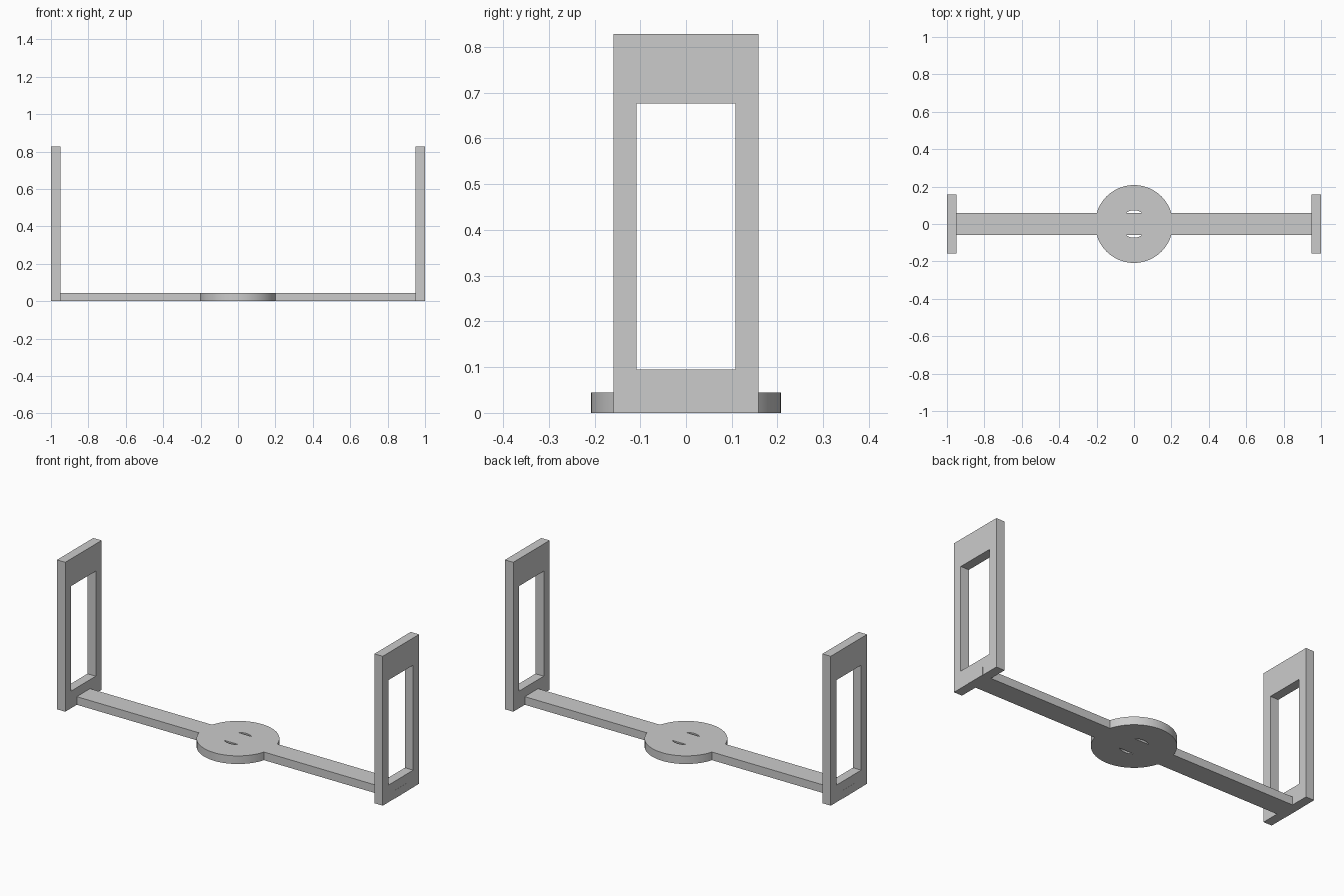
import bpy
import bmesh
from math import cos, sin, tau
from mathutils import Vector

cube = bpy.data.objects.get("Cube")
if cube:
    bpy.data.objects.remove(cube, do_unlink=True)

THICK = 0.045       # thickness of the base
BAR_HALF = 0.058    # half width of the bar

grey = bpy.data.materials.new("light_grey")
grey.use_nodes = True
colour = (0.6, 0.6, 0.6, 1)
grey.diffuse_color = colour
grey.node_tree.nodes["Principled BSDF"].inputs["Base Color"].default_value = colour


def finish(name, bm):
    bmesh.ops.recalc_face_normals(bm, faces=bm.faces)
    mesh = bpy.data.meshes.new(name)
    bm.to_mesh(mesh)
    bm.free()
    mesh.materials.append(grey)
    obj = bpy.data.objects.new(name, mesh)
    bpy.context.collection.objects.link(obj)
    return obj


def plate_with_hole(name, outer, inner, depth):
    """Extrude the band between two matching outlines along a depth vector."""
    bm = bmesh.new()
    loops = [[bm.verts.new(Vector(p) + shift) for p in outline]
             for outline, shift in ((outer, Vector()), (outer, depth),
                                    (inner, depth), (inner, Vector()))]
    n = len(outer)
    for k in range(4):
        a, b = loops[k], loops[(k + 1) % 4]
        for i in range(n):
            j = (i + 1) % n
            bm.faces.new((a[i], a[j], b[j], b[i]))
    return finish(name, bm)


def circle(radius, count=96):
    return [(radius * cos(tau * i / count), radius * sin(tau * i / count), 0)
            for i in range(count)]


def rectangle(x, half_width, bottom, top):
    return [(x, -half_width, bottom), (x, half_width, bottom),
            (x, half_width, top), (x, -half_width, top)]


# Base bar, running the full length and through both end frames
bm = bmesh.new()
bmesh.ops.create_cube(bm, size=1)
bmesh.ops.scale(bm, vec=(2, 2 * BAR_HALF, THICK), verts=bm.verts)
bmesh.ops.translate(bm, vec=(0, 0, THICK / 2), verts=bm.verts)
base = finish("base_bar", bm)

# Central ring, joined to the bar so two slivers of its hole stay open
ring = plate_with_hole("centre_ring", circle(0.208), circle(0.073),
                       Vector((0, 0, THICK)))
union = base.modifiers.new("join_ring", "BOOLEAN")
union.operation = "UNION"
union.solver = "EXACT"
union.object = ring
bpy.context.view_layer.objects.active = base
base.select_set(True)
bpy.ops.object.modifier_apply(modifier=union.name)
bpy.data.objects.remove(ring, do_unlink=True)
bpy.ops.object.shade_smooth_by_angle(angle=0.5)

# Upright end frames with tall windows
for side, name in ((-1, "right_frame"), (1, "left_frame")):
    x = side * 0.948
    plate_with_hole(name, rectangle(x, 0.159, 0, 0.828),
                    rectangle(x, 0.108, 0.095, 0.677),
                    Vector((side * 0.051, 0, 0)))
